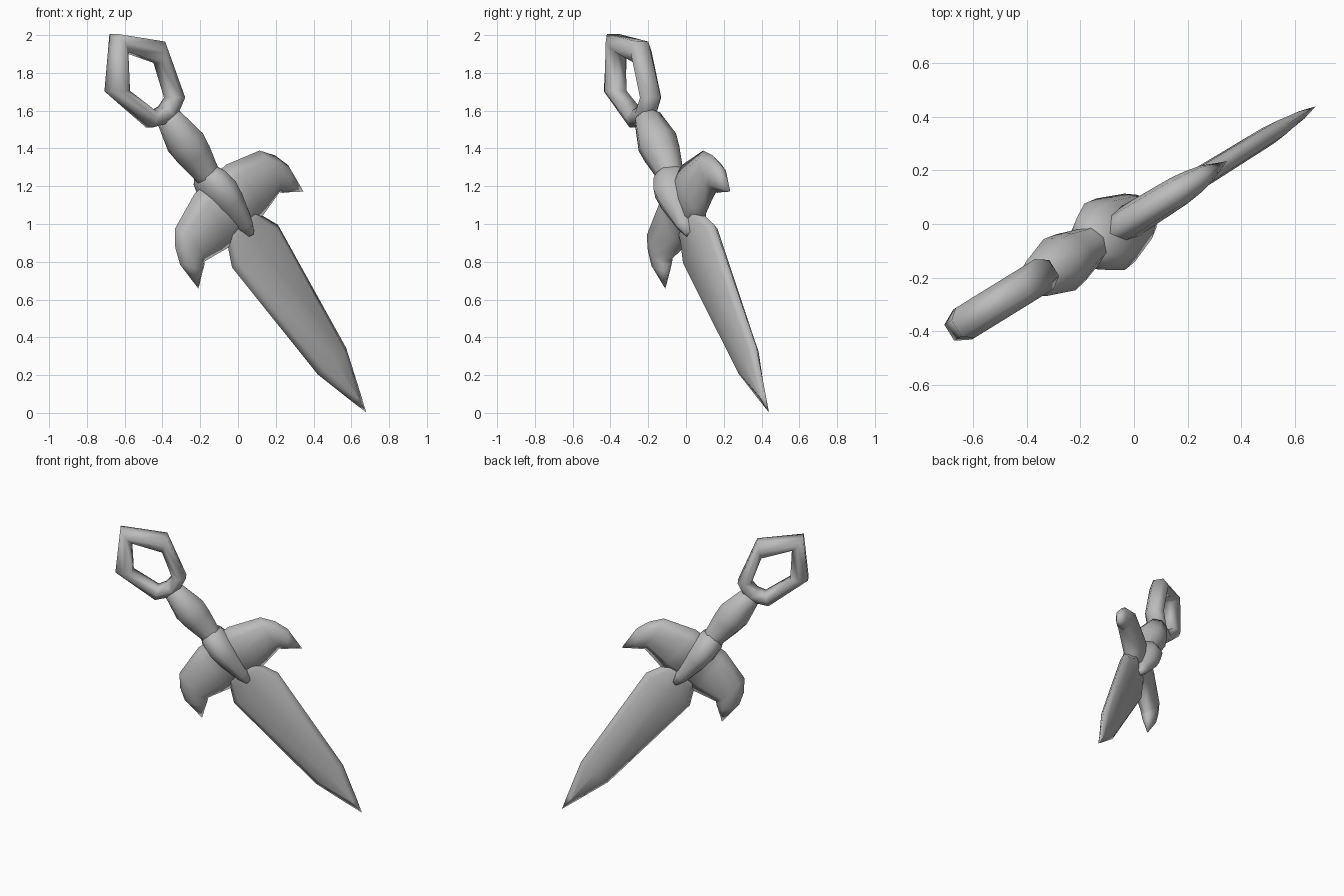
import bpy, bmesh, math
from mathutils import Vector, Matrix

old = bpy.data.objects.get("Cube")
if old:
    bpy.data.objects.remove(old)

# One plain grey material
grey = bpy.data.materials.new("plain_grey")
grey.use_nodes = True
colour = (0.5, 0.5, 0.5, 1)
grey.diffuse_color = colour
bsdf = next(n for n in grey.node_tree.nodes if n.type == "BSDF_PRINCIPLED")
bsdf.inputs["Base Color"].default_value = colour

# Dagger frame: local x = width, y = thickness, z = from the tip to the pommel
turn = math.radians(31.7)
side = Vector((math.cos(turn), math.sin(turn), 0))
up = Vector((0, 0, 1))
width = side * 0.786 + up * 0.618
length = up * 0.786 - side * 0.618
depth = length.cross(width)
origin = side * 0.82 - width * 0.015 + up * 0.012
origin -= Vector((side.y, -side.x, 0)) * 0.017
frame = Matrix((width, depth, length)).transposed().to_4x4()
frame.translation = origin


def loft(name, rings, loop=False, mirror=False):
    """Skin a list of equal rings, capped at the ends unless looped."""
    bm = bmesh.new()
    rows = [[bm.verts.new(p) for p in ring] for ring in rings]
    pairs = list(zip(rows, rows[1:]))
    if loop:
        pairs.append((rows[-1], rows[0]))
    for a, b in pairs:
        for i in range(len(a)):
            j = (i + 1) % len(a)
            bm.faces.new((a[i], a[j], b[j], b[i]))
    if not loop:
        bm.faces.new(rows[0])
        bm.faces.new(rows[-1])
    bmesh.ops.remove_doubles(bm, verts=bm.verts, dist=0.0005)
    bmesh.ops.recalc_face_normals(bm, faces=bm.faces)
    for f in bm.faces:
        f.smooth = True
    mesh = bpy.data.meshes.new(name)
    bm.to_mesh(mesh)
    bm.free()
    mesh.materials.append(grey)
    ob = bpy.data.objects.new(name, mesh)
    bpy.context.collection.objects.link(ob)
    ob.matrix_world = frame
    if mirror:
        mod = ob.modifiers.new("mirror", "MIRROR")
        mod.use_clip = True
    return ob


def blade_ring(a, b, h, bevel):
    """Flat section from edge a to edge b, with bevels and a faint middle ridge."""
    a, b = Vector((a[0], 0, a[1])), Vector((b[0], 0, b[1]))
    y = Vector((0, h, 0))
    p, q, m = a.lerp(b, bevel), b.lerp(a, bevel), (a + b) / 2
    return [a, p + y, m + y * 1.2, q + y, b, q - y, m - y * 1.2, p - y]


def oval(rx, ry, z, sides=8):
    return [(rx * math.cos(math.tau * i / sides), ry * math.sin(math.tau * i / sides), z)
            for i in range(sides)]


# Blade: half width and half thickness along its length
blade = []
for z, w, h in ((0, 0, 0), (0.1, 0.034, 0.014), (0.345, 0.113, 0.03),
                (1.12, 0.182, 0.036), (1.23, 0.13, 0.036), (1.4, 0.1, 0.036)):
    bevel = min(0.45, 0.035 / (2 * w)) if w else 0
    blade.append(blade_ring((-w, z), (w, z), h, bevel))
loft("blade", blade)

# Guard: one curved wing with a hooked end, mirrored
wing = [blade_ring(a, b, h, 0.2) for a, b, h in (
    ((0, 1.57), (0, 1.22), 0.055),
    ((0.125, 1.57), (0.13, 1.215), 0.052),
    ((0.335, 1.50), (0.297, 1.25), 0.048),
    ((0.395, 1.42), (0.31, 1.235), 0.042),
    ((0.427, 1.33), (0.34, 1.215), 0.032),
    ((0.416, 1.16), (0.416, 1.16), 0))]
loft("guard_wings", wing, mirror=True)

# Swollen boss in the middle of the guard
loft("guard_boss", [oval(*s) for s in (
    (0.025, 0.07, 1.20), (0.05, 0.098, 1.26), (0.085, 0.138, 1.42),
    (0.095, 0.145, 1.50), (0.085, 0.115, 1.58), (0.05, 0.06, 1.64))])

# Grip, swollen in the middle
loft("grip", [oval(r, r * 1.05, z) for z, r in (
    (1.52, 0.07), (1.62, 0.074), (1.74, 0.098), (1.82, 0.107), (1.98, 0.072), (2.01, 0.04))])

# Pommel: five-cornered ring with a hexagonal section
corners = [((0, 2.55), (0, 2.43)), ((0.213, 2.33), (0.12, 2.26)),
           ((0.128, 2.02), (0.058, 2.075)), ((0, 1.96), (0, 2.06)),
           ((-0.128, 2.02), (-0.058, 2.075)), ((-0.213, 2.33), (-0.12, 2.26))]
ring = []
for (ox, oz), (ix, iz) in corners:
    mx, mz = (ox + ix) / 2, (oz + iz) / 2
    ring.append([(ox, 0.035, oz), (mx, 0.066, mz), (ix, 0.035, iz),
                 (ix, -0.035, iz), (mx, -0.066, mz), (ox, -0.035, oz)])
loft("pommel_ring", ring, loop=True)
